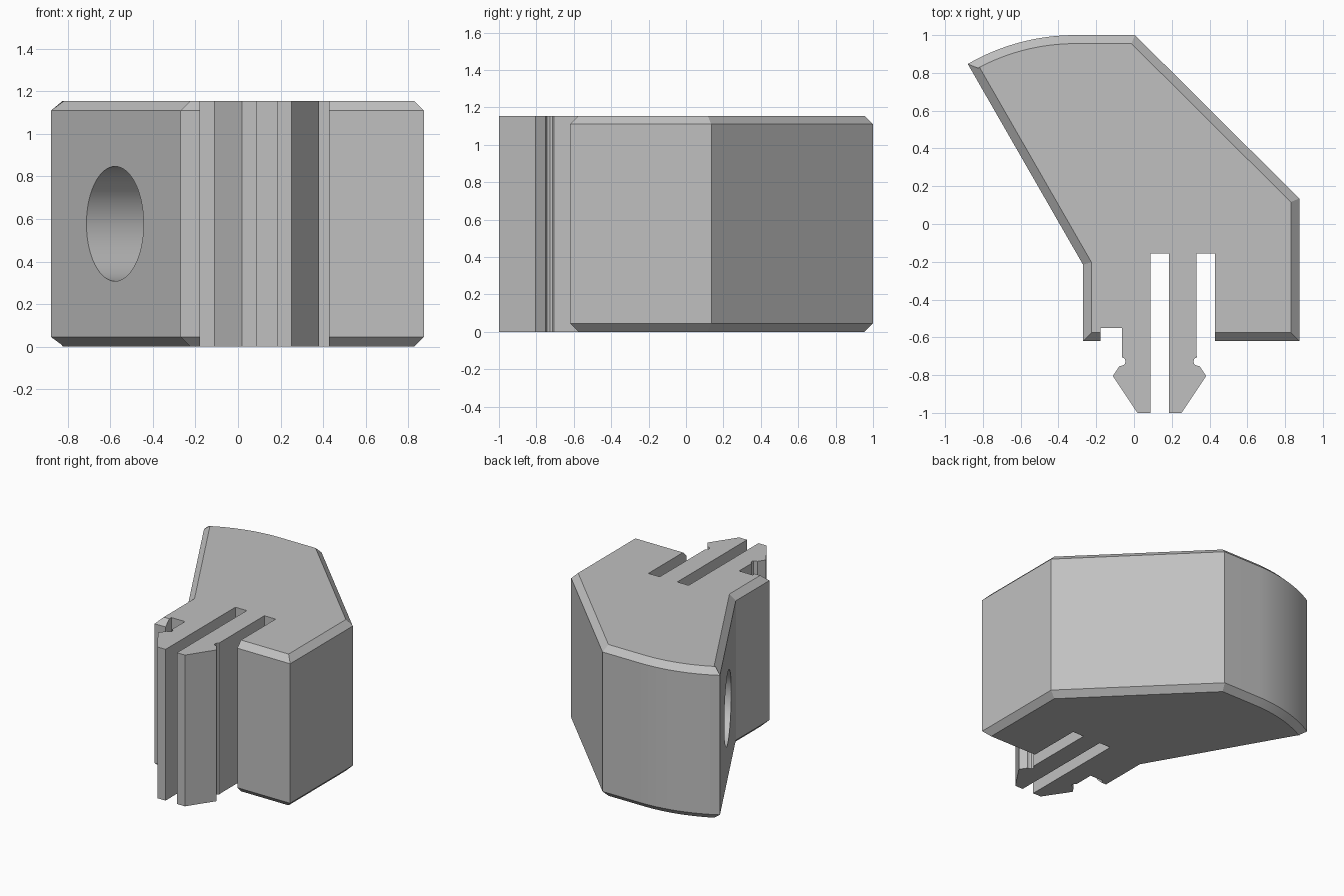
import bpy, bmesh
from math import sin, cos, radians
from mathutils import Vector, Matrix

cube = bpy.data.objects.get("Cube")
if cube:
    bpy.data.objects.remove(cube, do_unlink=True)

H = 1.155        # overall height
C = 0.045        # chamfer size
MID = 0.135      # centre line of the clip

grey = bpy.data.materials.new("plain grey")
grey.use_nodes = True
colour = (0.53, 0.53, 0.53, 1)
grey.diffuse_color = colour
grey.node_tree.nodes["Principled BSDF"].inputs["Base Color"].default_value = colour


def inset(pts, d):
    """Offset a counter-clockwise outline inwards by d."""
    out = []
    for i, p in enumerate(pts):
        a = (p - pts[i - 1]).normalized()
        b = (pts[(i + 1) % len(pts)] - p).normalized()
        na, nb = Vector((-a.y, a.x)), Vector((-b.y, b.x))
        out.append(p + (na + nb) * d / (1 + na.dot(nb)))
    return out


def loft(name, layers):
    """Solid through a stack of (outline, height) layers."""
    bm = bmesh.new()
    rings = [[bm.verts.new((p[0], p[1], z)) for p in pts] for pts, z in layers]
    n = len(rings[0])
    bm.faces.new(rings[0][::-1])
    bm.faces.new(rings[-1])
    for lo, hi in zip(rings, rings[1:]):
        for i in range(n):
            j = (i + 1) % n
            bm.faces.new((lo[i], lo[j], hi[j], hi[i]))
    bmesh.ops.recalc_face_normals(bm, faces=bm.faces)
    return finish(name, bm)


def finish(name, bm):
    mesh = bpy.data.meshes.new(name)
    bm.to_mesh(mesh)
    bm.free()
    mesh.materials.append(grey)
    ob = bpy.data.objects.new(name, mesh)
    bpy.context.collection.objects.link(ob)
    return ob


def block(name, x0, x1, y0, y1):
    pts = [(x0, y0), (x1, y0), (x1, y1), (x0, y1)]
    return loft(name, [(pts, -0.1), (pts, H + 0.1)])


def combine(target, tool, operation):
    mod = target.modifiers.new(tool.name, "BOOLEAN")
    mod.operation, mod.solver, mod.object = operation, "EXACT", tool
    bpy.context.view_layer.objects.active = target
    bpy.ops.object.modifier_apply(modifier=mod.name)
    bpy.data.objects.remove(tool, do_unlink=True)


# Chamfered body with a curved back corner
R, STEPS = 1.14, 16
arc = [(-0.31 - R * sin(radians(30 * i / STEPS)),
        1 - R + R * cos(radians(30 * i / STEPS))) for i in range(STEPS + 1)]
outline = [Vector(p) for p in
           [(-0.27, -0.62), (0.875, -0.62), (0.875, 0.135), (0.005, 1.0)]
           + arc + [(-0.27, -0.215)]]
small = inset(outline, C)
body = loft("body", [(small, 0), (outline, C), (outline, H - C), (small, H)])

# Opening in the front for the clip
combine(body, block("front_opening", -0.178, 0.428, -0.8, -0.55), "DIFFERENCE")

# Clip: half profile as (distance from centre line, y), mirrored
half = [(0.117, -1.0), (0.247, -0.805), (0.212, -0.752), (0.197, -0.75),
        (0.184, -0.742), (0.179, -0.728), (0.185, -0.713), (0.198, -0.705),
        (0.198, -0.4)]
clip_pts = [(MID + d, y) for d, y in half] + [(MID - d, y) for d, y in half[::-1]]
clip = loft("clip", [(clip_pts, 0), (clip_pts, H)])
combine(body, clip, "UNION")

# Slots that free the two prongs
combine(body, block("centre_slot", 0.088, 0.184, -1.2, -0.157), "DIFFERENCE")
combine(body, block("side_slot", 0.332, 0.428, -0.7, -0.157), "DIFFERENCE")

# Round blind hole in the slanted side
depth = 0.5
axis = Vector((cos(radians(30)), sin(radians(30)), 0))
bm = bmesh.new()
bmesh.ops.create_cone(bm, cap_ends=True, segments=64, radius1=0.27,
                      radius2=0.27, depth=2 * depth)
bm.transform(Matrix.Translation((-0.58, 0.322, H / 2))
             @ axis.to_track_quat("Z", "Y").to_matrix().to_4x4())
combine(body, finish("hole", bm), "DIFFERENCE")

# Smooth the curved walls, keep the edges sharp
bpy.ops.object.select_all(action="DESELECT")
body.select_set(True)
bpy.context.view_layer.objects.active = body
bpy.ops.object.shade_smooth_by_angle(angle=radians(20))
